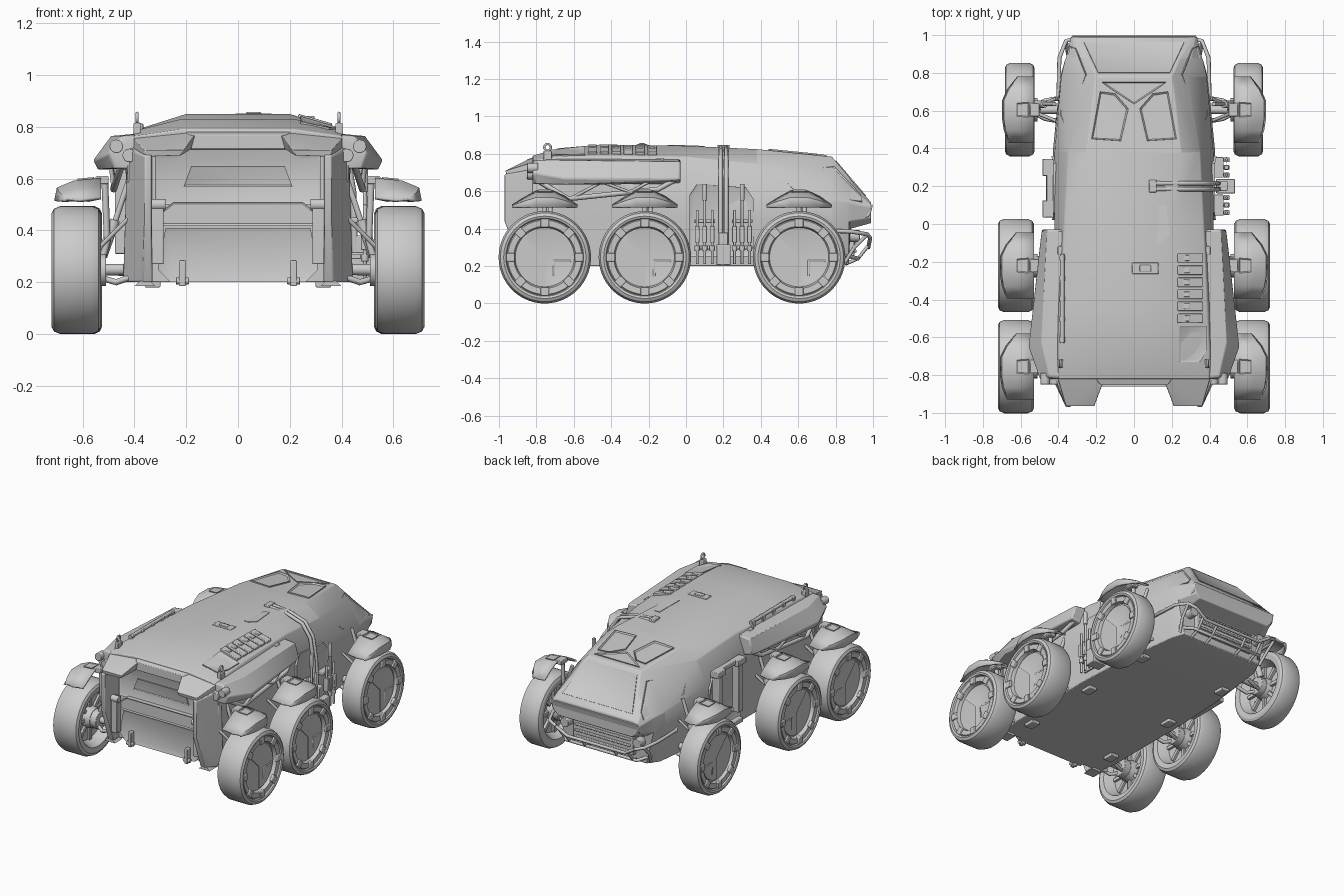
import bpy, bmesh, math
from mathutils import Vector, Matrix
from mathutils.bvhtree import BVHTree

if "Cube" in bpy.data.objects:
    bpy.data.objects.remove(bpy.data.objects["Cube"])


def finish(name, bm, mirror=False, bevel=0.0):
    bmesh.ops.recalc_face_normals(bm, faces=bm.faces)
    me = bpy.data.meshes.new(name)
    bm.to_mesh(me)
    bm.free()
    ob = bpy.data.objects.new(name, me)
    bpy.context.collection.objects.link(ob)
    if mirror:
        ob.modifiers.new("Mirror", 'MIRROR')
    if bevel:
        b = ob.modifiers.new("Bevel", 'BEVEL')
        b.width, b.segments, b.limit_method = bevel, 2, 'ANGLE'
    return ob


def solid(name, pts, mirror=False, bevel=0.006):
    bm = bmesh.new()
    for p in pts:
        bm.verts.new(p)
    bmesh.ops.convex_hull(bm, input=bm.verts)
    bmesh.ops.dissolve_limit(bm, angle_limit=0.03, verts=bm.verts, edges=bm.edges)
    return finish(name, bm, mirror, bevel)


def box(name, c, s, mirror=False, bevel=0.004, rot=None):
    bm = bmesh.new()
    m = Matrix.Translation(c) @ (rot or Matrix()) @ Matrix.Diagonal((*s, 1))
    bmesh.ops.create_cube(bm, size=1, matrix=m)
    return finish(name, bm, mirror, bevel)


def cyl(name, a, b, r, mirror=False, seg=20, bevel=0.003):
    a, b = Vector(a), Vector(b)
    d = b - a
    bm = bmesh.new()
    m = Matrix.Translation((a + b) / 2) @ d.to_track_quat('Z', 'Y').to_matrix().to_4x4()
    bmesh.ops.create_cone(bm, cap_ends=True, segments=seg, radius1=r, radius2=r, depth=d.length, matrix=m)
    return finish(name, bm, mirror, bevel)


def tube(name, pts, r, sides=(1,), cyclic=False):
    for s in sides:
        cu = bpy.data.curves.new(name, 'CURVE')
        cu.dimensions, cu.bevel_depth, cu.bevel_resolution, cu.use_fill_caps = '3D', r, 2, True
        sp = cu.splines.new('POLY')
        sp.points.add(len(pts) - 1)
        sp.use_cyclic_u = cyclic
        for q, p in zip(sp.points, pts):
            q.co = (p[0] * s, p[1], p[2], 1)
        bpy.context.collection.objects.link(bpy.data.objects.new(name, cu))


def panel(name, pts, out, h=0.008, inset=0.014, depth=-0.008, mirror=False):
    bm = bmesh.new()
    f = bm.faces.new([bm.verts.new(p) for p in pts])
    f.normal_update()
    if f.normal.dot(Vector(out)) < 0:
        f.normal_flip()
    n = f.normal.copy()
    bmesh.ops.translate(bm, verts=f.verts, vec=-n * h)
    r = bmesh.ops.extrude_face_region(bm, geom=[f])
    bmesh.ops.translate(bm, verts=[v for v in r['geom'] if isinstance(v, bmesh.types.BMVert)], vec=n * 2 * h)
    top = [v for v in r['geom'] if isinstance(v, bmesh.types.BMFace)]
    if inset:
        bmesh.ops.inset_region(bm, faces=top, thickness=inset)
        bmesh.ops.translate(bm, verts=top[0].verts, vec=n * depth)
    return finish(name, bm, mirror)


# Hull: lofted half-sections (bottom, waist, shoulder, roof edge, crown)
sections = [
    (-0.82, (.40, .20), (.42, .45), (.43, .70), (.40, .765), (.22, .79)),
    (-0.68, (.42, .20), (.42, .45), (.44, .70), (.40, .785), (.22, .83)),
    (-0.45, (.42, .20), (.42, .45), (.44, .70), (.39, .79), (.20, .85)),
    (0.00, (.42, .20), (.42, .45), (.42, .66), (.37, .785), (.20, .843)),
    (0.38, (.40, .20), (.43, .45), (.42, .59), (.35, .745), (.25, .825)),
    (0.78, (.35, .20), (.39, .43), (.385, .55), (.28, .71), (.20, .785)),
    (0.87, (.31, .21), (.365, .44), (.365, .54), (.30, .63), (.24, .68)),
    (0.88, (.30, .40), (.36, .44), (.36, .535), (.305, .62), (.245, .665)),
    (0.99, (.28, .43), (.31, .455), (.335, .51), (.325, .53), (.29, .54)),
]
bm = bmesh.new()
rings = []
for y, *p in sections:
    full = p + [(-x, z) for x, z in reversed(p)]
    rings.append([bm.verts.new((x, y, z)) for x, z in full])
for a, b in zip(rings, rings[1:]):
    for i in range(10):
        j = (i + 1) % 10
        bm.faces.new((a[i], a[j], b[j], b[i]))
bm.faces.new(rings[0])
bm.faces.new(rings[-1])
tree = BVHTree.FromBMesh(bm)
finish("hull", bm, bevel=0.005)


def drape(xy):
    return [tree.ray_cast(Vector((x, y, 2)), Vector((0, 0, -1)))[0] for x, y in xy]


# Cockpit glazing, nose panel and roof panels
up = (0, 0.2, 1)
panel("roof_window", drape([(.03, .61), (.07, .44), (.225, .45), (.18, .70), (.10, .69)]), up, .008, .012, -.01, mirror=True)
panel("roof_window_brace", drape([(-.17, .75), (.17, .75), (.13, .72), (0, .635), (-.13, .72)]), up, .006, .01)
panel("windscreen", drape([(-.19, .80), (.19, .80), (.265, .96), (-.265, .96)]), up, .004, .01, -.003)
panel("side_window", drape([(.25, .79), (.35, .50), (.385, .58), (.335, .94), (.305, .93)]), (1, .2, .6), .007, .016, -.008, True)
solid("nose_lip", [(x, y, z) for x in (-.33, .33) for y, z in ((.93, .51), (1.0, .53), (.985, .47), (.93, .44))])
box("nose_grille", (0, .88, .32), (.46, .04, .13))
for i in range(3):
    box("grille_bar", (0, .905, .28 + i * .04), (.42, .015, .015))
cyl("nose_lamp", (.275, .86, .36), (.275, .93, .36), .032, True)

# Rear body: sponsons, eave, overhang prongs, side flanges
solid("sponson", [(.38, -.03, .77), (.46, -.03, .76), (.49, -.03, .66), (.40, -.03, .64),
                  (.38, -.63, .775), (.49, -.63, .765), (.56, -.65, .67), (.54, -.64, .635),
                  (.38, -.82, .765), (.45, -.81, .765), (.50, -.82, .70), (.48, -.81, .64), (.40, -.82, .64)], True, .008)
solid("roof_eave", [(s * x, y, z) for s in (-1, 1) for x, y, z in
                    ((.22, -.79, .79), (.18, -.85, .77), (.18, -.85, .715), (.22, -.80, .71))], False, .003)
solid("roof_prong", [(.41, -.79, .765), (.18, -.80, .785), (.165, -.845, .77), (.21, -.965, .71), (.36, -.965, .71),
                     (.41, -.80, .69), (.18, -.845, .715), (.22, -.96, .69), (.36, -.96, .685)], True, .004)
solid("rear_flange", [(.33, -.80, .20), (.33, -.88, .20), (.37, -.88, .20), (.445, -.79, .20),
                      (.335, -.97, .44), (.36, -.97, .44), (.335, -.97, .69), (.36, -.97, .69),
                      (.43, -.79, .72), (.33, -.80, .74)], True)
tube("sponson_brace", [(.45, -.78, .65), (.48, -.63, .56), (.47, -.15, .61), (.45, -.06, .66)], .014, (1, -1))
tube("sponson_strut", [(.48, -.62, .56), (.49, -.45, .65), (.48, -.3, .595), (.47, -.2, .65)], .009, (1, -1))
for x, z in ((.47, .725), (.42, .69)):
    cyl("rear_lamp", (x, -.79, z), (x, -.85, z), .026, True)

# Rear hatch: upper door, step, lower ramp and hinges
R = (0, -1, 0)
panel("upper_door", [(x, -.825, z) for x, z in ((-.32, .50), (.32, .50), (.32, .69), (.24, .69), (.21, .72),
                     (-.21, .72), (-.24, .69), (-.32, .69))], R, .010, .015, -.006)
panel("door_plate", [(x, -.83, z) for x, z in ((-.21, .57), (.21, .57), (.18, .65), (-.18, .65))], R, .006, .01, -.004)
panel("hatch_step", [(x, -.835, z) for x, z in ((-.30, .42), (.30, .42), (.30, .47), (.25, .51), (-.25, .51), (-.30, .47))], R, .025, .01, -.006)
panel("lower_ramp", [(x, -.83, z) for x, z in ((-.31, .25), (-.26, .20), (.26, .20), (.31, .25), (.28, .41), (-.28, .41))], R, .015, .018, -.006)
box("hatch_arm", (.31, -.88, .39), (.045, .05, .24), True)
cyl("hatch_arm_pivot", (.28, -.89, .50), (.34, -.89, .50), .022, True)
box("ramp_hinge", (.215, -.855, .235), (.025, .04, .10), True)
cyl("ramp_hinge_pin", (.19, -.86, .205), (.24, -.86, .205), .014, True)
solid("tow_foot", [(x, y, z) for y in (-.88, -.80) for x, z in ((.32, .185), (.40, .185), (.34, .205), (.38, .205))], True, 0)

# Roof equipment
for i in range(6):
    y = -.18 - i * .064
    z = drape([(.29, y)])[0].z
    box("roof_vent", (.295, y, z - .004), (.135, .05, .03), rot=Matrix.Rotation(.28, 4, 'Y'))
    box("vent_slot", (.27, y, z + .014), (.05, .03, .014))
panel("roof_access_panel", drape([(.24, -.54), (.385, -.54), (.385, -.66), (.35, -.73), (.24, -.73)]), up, .008, .012, -.004)
box("roof_hatch", (.06, -.235, .843), (.14, .06, .018))
box("hatch_handle", (.06, -.235, .85), (.06, .035, .014))
panel("roof_plate", drape([(.13, .10), (.17, .10), (.19, -.06), (.15, -.10), (.12, -.10)]), up, .004, 0)
tube("roof_rail", [(-.38, -.16, .805), (-.38, -.63, .805)], .012)
for i in range(5):
    box("rail_mount", (-.38, -.18 - i * .108, .79), (.028, .03, .045))
for y, z in ((-.74, .83), (-.14, .79)):
    box("lift_eye_base", (.39, y, z - .04), (.028, .045, .05), True)
    if y < -.5:
        tube("lift_eye", [(.39, y + .018 * math.cos(t * .524), z + .005 + .018 * math.sin(t * .524)) for t in range(12)], .006, (1, -1), True)

# Crane arm and tool rack on the right flank
for y in (.185, .215):
    tube("crane_arm", [(.09, y, .835), (.25, y, .82), (.36, y, .785), (.42, y, .70), (.445, y, .55), (.455, y, .22)], .012)
box("crane_base", (.10, .20, .835), (.04, .065, .025))
box("crane_head", (.485, .20, .26), (.10, .075, .11))
box("crane_winch", (.47, .20, .34), (.05, .05, .08))
for y in (.06, .10, .14, .26, .30, .34):
    h = .63 if y in (.10, .30) else .50
    cyl("tool_shaft", (.49, y, .21), (.49, y, h), .008, seg=10)
    box("tool_body", (.49, y, .37), (.03, .026, .09))
    cyl("tool_collar", (.49, y, .28), (.49, y, .31), .014, seg=12)
for y in (.10, .30):
    box("tool_rack", (.45, y, .30), (.05, .11, .02))
    box("tool_rack_upper", (.45, y, .44), (.05, .11, .02))
    cyl("tool_grip", (.49, y, .55), (.49, y, .64), .013, seg=12)

# Flank doors, with pillars and steps on the left
for s in (-1, 1):
    panel("side_door", [(s * x, y, z) for x, y, z in ((.425, .02, .25), (.415, .36, .25), (.43, .36, .56), (.42, .32, .62), (.42, .06, .64), (.425, .02, .58))], (s, 0, 0), .008, .02, -.008)
for y in (.08, .30):
    box("door_pillar", (-.45, y, .48), (.05, .05, .34))
    box("door_hood", (-.455, y, .655), (.06, .09, .04))
box("door_header", (-.445, .19, .66), (.035, .24, .03))
box("door_sill", (-.44, .19, .24), (.05, .30, .03))

# Bull bar around the nose
tube("bumper_side_bar", [(.37, .62, .42), (.40, .68, .39), (.395, .88, .385), (.36, .97, .37), (.30, .985, .35)], .011, (1, -1))
tube("bumper_upper_bar", [(-.30, .985, .35), (-.22, .975, .30), (.22, .975, .30), (.30, .985, .35)], .011)
tube("bumper_lower_bar", [(-.33, .84, .26), (-.27, .92, .24), (.27, .92, .24), (.33, .84, .26)], .011)
for x in (.12, .24):
    tube("bumper_strut", [(x, .975, .31), (x, .92, .24), (x, .85, .21)], .009, (1, -1))
tube("bumper_hoop", [(.36, .97, .37), (.35, .90, .30), (.33, .85, .22)], .010, (1, -1))

# Underside skid blocks
for y in (-.62, -.05, .48):
    box("skid_block", (.33, y, .195), (.06, .08, .03), True)

# Wheels: lathed tyre and rim, lugs, hub cover seams, fender and suspension
prof = [(.058, 0), (.058, .158), (.082, .166), (.084, .198), (.078, .203), (.09, .208),
        (.095, .220), (.086, .237), (.062, .247), (-.062, .247), (-.086, .237), (-.095, .220), (-.09, .185),
        (-.06, .170), (-.02, .155), (-.02, .075), (-.07, .065), (-.07, 0)]
for y, cx, w in ((-.755, .625, 1), (-.22, .625, 1), (.605, .605, .83)):
    c = Vector((cx, y, .247))
    bm = bmesh.new()
    vs = [bm.verts.new((cx + x * w, y, .247 + r)) for x, r in prof]
    es = [bm.edges.new(e) for e in zip(vs, vs[1:])]
    bmesh.ops.spin(bm, geom=vs + es, cent=c, axis=(1, 0, 0), angle=math.tau, steps=56, use_duplicate=False)
    bmesh.ops.remove_doubles(bm, verts=bm.verts, dist=1e-4)
    finish("wheel", bm, True)
    for i in range(8):
        rot = Matrix.Rotation(i * math.pi / 4, 4, 'X')
        box("rim_lug", c + Vector((.083 * w, 0, 0)) + rot @ Vector((0, 0, .183)), (.02, .044, .046), True, .004, rot)
        box("inner_spoke", c + Vector((-.025, 0, 0)) + rot @ Vector((0, 0, .11)), (.02, .025, .09), True, .003, rot)
    # Raised hub cover with cut seams
    hx = cx + .058 * w
    panel("hub_cover", [(hx, y + .15 * math.cos(a), .247 + .15 * math.sin(a)) for a in [math.radians(-90 + 15 * k) for k in range(16)]]
          + [(hx, y, .247)], (1, 0, 0), .006, .004, -.001, True)
    tube("hub_seam", [(hx, y + .05, .147), (hx, y + .05, .227), (hx, y + .14, .227)], .008, (1, -1))
    # Fender shell
    bm = bmesh.new()
    grid = []
    k = 1 if w == 1 else .93
    for dy, z, o in ((-.175, .53, .13), (-.11, .57, .155), (-.05, .603, .165), (.05, .603, .165), (.11, .575, .135), (.175, .53, .08)):
        row = ((.53, z), (.535 + o * k * .6, z - .01), (.535 + o * k, .52 + (z - .52) * .55), (.545 + o * k, .515))
        grid.append([bm.verts.new((x, y + dy, zz)) for x, zz in row])
    for a, b in zip(grid, grid[1:]):
        for i in range(3):
            bm.faces.new((a[i], a[i + 1], b[i + 1], b[i]))
    f = finish("fender", bm, True)
    f.modifiers.new("Solid", 'SOLIDIFY').thickness = .012
    panel("fender_pad", [(.555, y - .04, .60), (.62, y - .035, .594), (.62, y + .035, .594), (.555, y + .04, .60)], (0, 0, 1), .006, .008, -.004, True)
    # Suspension
    box("fender_bracket", (.525, y, .595), (.05, .07, .03), True)
    tube("fender_post", [(.535, y, .25), (.505, y, .36), (.515, y, .60)], .013, (1, -1))
    cyl("axle", (.38, y, .25), (cx, y, .247), .022, True)
    cyl("hub_carrier", (.51, y, .247), (.57, y, .247), .062, True, 24)
    cyl("damper", (.525, y + .03, .30), (.475, y + .03, .44), .02, True)
    cyl("damper_rod", (.48, y + .03, .42), (.42, y + .03, .60), .011, True)
    for d in (-.06, .06):
        tube("lower_arm", [(.40, y + d, .225), (.47, y + d * .8, .20), (.54, y + d * .2, .22)], .012, (1, -1))
        tube("upper_arm", [(.41, y + d, .46), (.53, y + d * .2, .34)], .009, (1, -1))

# Smooth shading with sharp edges kept
meshes = [o for o in bpy.context.scene.objects if o.type == 'MESH']
for o in meshes:
    o.select_set(True)
bpy.context.view_layer.objects.active = meshes[0]
bpy.ops.object.shade_smooth_by_angle(angle=math.radians(30))
